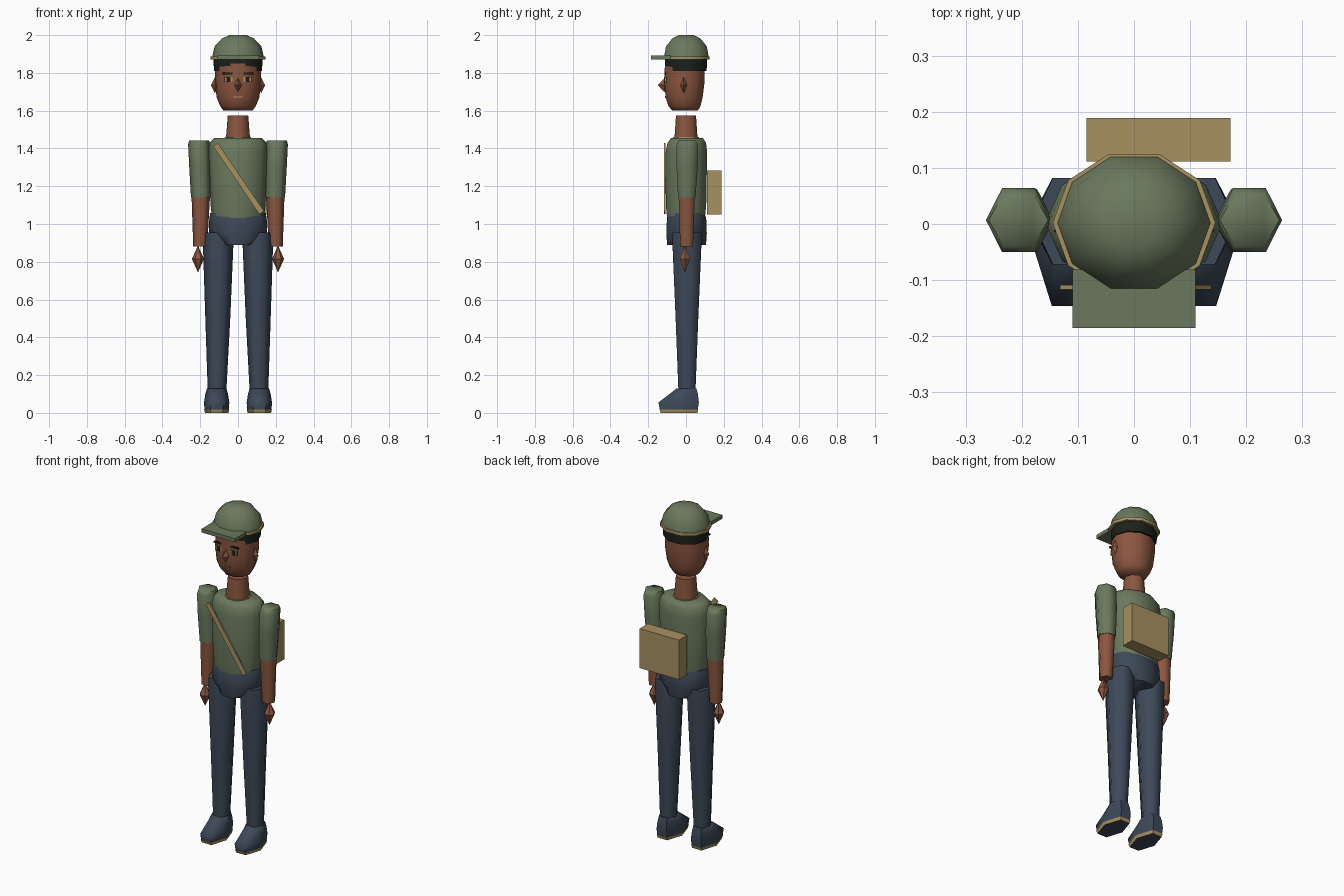
import bpy, bmesh
from math import sin, cos, pi, radians

if "Cube" in bpy.data.objects:
    bpy.data.objects.remove(bpy.data.objects["Cube"])


def material(name, r, g, b):
    m = bpy.data.materials.new(name)
    m.use_nodes = True
    m.diffuse_color = (r, g, b, 1)
    node = m.node_tree.nodes["Principled BSDF"]
    node.inputs["Base Color"].default_value = (r, g, b, 1)
    node.inputs["Roughness"].default_value = 0.8
    return m


green = material("olive green", 0.145, 0.19, 0.11)
tan = material("tan", 0.39, 0.285, 0.12)
skin = material("brown skin", 0.26, 0.093, 0.05)
navy = material("slate navy", 0.047, 0.066, 0.098)
dark = material("near black hair", 0.012, 0.015, 0.011)
lip = material("lip brown", 0.33, 0.15, 0.08)


def finish(name, bm, mats, smooth=0):
    bmesh.ops.recalc_face_normals(bm, faces=bm.faces[:])
    mesh = bpy.data.meshes.new(name)
    bm.to_mesh(mesh)
    bm.free()
    for m in mats:
        mesh.materials.append(m)
    ob = bpy.data.objects.new(name, mesh)
    bpy.context.collection.objects.link(ob)
    if smooth:
        bpy.ops.object.select_all(action="DESELECT")
        ob.select_set(True)
        bpy.context.view_layer.objects.active = ob
        bpy.ops.object.shade_smooth_by_angle(angle=radians(smooth))
    return ob


def loft(name, rings, n, *mats, smooth=65):
    """Stack of n-sided rings: (z, centre x, centre y, half width, half depth)."""
    bm = bmesh.new()
    depth = max(sin(2 * pi * i / n) for i in range(n))
    loops = []
    for z, cx, cy, rx, ry in rings:
        loops.append([bm.verts.new((cx + rx * cos(2 * pi * i / n),
                                    cy + ry * sin(2 * pi * i / n) / depth, z))
                      for i in range(n)])
    for a, b in zip(loops, loops[1:]):
        for i in range(n):
            j = (i + 1) % n
            bm.faces.new((a[i], a[j], b[j], b[i]))
    bm.faces.new(loops[0])
    bm.faces.new(loops[-1])
    return finish(name, bm, mats, smooth)


def box(name, centre, size, mat, tilt=0):
    bm = bmesh.new()
    bmesh.ops.create_cube(bm, size=1)
    bmesh.ops.scale(bm, vec=size, verts=bm.verts)
    ob = finish(name, bm, [mat])
    ob.location = centre
    ob.rotation_euler.y = tilt
    return ob


def gem(name, centre, radii, mat, n=4):
    """Double cone with its points up and down."""
    x, y, z = centre
    rx, ry, rz = radii
    tip = 0.02
    return loft(name, [(z - rz, x, y, rx * tip, ry * tip), (z, x, y, rx, ry),
                       (z + rz, x, y, rx * tip, ry * tip)], n, mat, smooth=20)


# Trunk
loft("shirt", [(1.03, 0, 0, .138, .1), (1.1, 0, 0, .145, .107), (1.38, 0, .002, .158, .11),
               (1.43, 0, .004, .152, .102), (1.455, 0, .005, .125, .084)], 10, green)
loft("hips", [(.89, 0, .003, .1, .103), (.95, 0, .003, .155, .107),
              (1.03, 0, .003, .152, .104), (1.058, 0, .003, .147, .094)], 10, navy)
loft("collar", [(1.45, 0, 0, .07, .068), (1.46, 0, 0, .07, .068)], 10, tan)
loft("neck", [(1.44, 0, 0, .065, .062), (1.575, 0, 0, .054, .053)], 10, skin)

# Head and face
loft("head", [(1.6, 0, -.005, .077, .068), (1.625, 0, -.008, .095, .085),
              (1.67, 0, -.01, .113, .098), (1.75, 0, -.008, .122, .106),
              (1.85, 0, -.007, .12, .105)], 10, skin)
gem("nose", (0, -.115, 1.735), (.02, .034, .036), skin)
box("mouth", (0, -.107, 1.672), (.05, .01, .009), lip)

# Hair band, with the forehead left bare in the middle of the front
hair = loft("hair", [(1.81, 0, 0, .126, .109), (1.845, 0, 0, .129, .111),
                     (1.88, 0, 0, .129, .111)], 10, dark, skin)
for f in hair.data.polygons:
    if f.normal.y < -.97 and f.center.z < 1.845:
        f.material_index = 1

# Cap
loft("cap_crown", [(1.88, 0, .002, .138, .119), (1.94, 0, .002, .124, .108),
                   (1.982, 0, .002, .085, .075), (2.0, 0, .002, .045, .04)], 10, green)
loft("cap_band", [(1.87, 0, .002, .145, .123), (1.888, 0, .002, .145, .123)], 10, tan)
box("cap_visor", (0, -.133, 1.882), (.22, .104, .022), green)

# Satchel and strap
box("satchel", (.0435, .15, 1.167), (.257, .078, .235), tan)
box("strap", (.003, -.113, 1.24), (.03, .008, .435), tan, tilt=-.597)

for side, s in (("left", 1), ("right", -1)):
    # Face details
    box(side + "_eye", (s * .05, -.109, 1.765), (.042, .01, .028), tan)
    box(side + "_pupil", (s * .05, -.114, 1.765), (.02, .006, .028), dark)
    box(side + "_eyebrow", (s * .055, -.11, 1.797), (.052, .009, .009), dark)
    gem(side + "_ear", (s * .122, -.012, 1.735), (.022, .018, .042), skin)

    # Arm
    x = s * .206
    loft(side + "_sleeve", [(1.14, s * .196, .004, .053, .046), (1.3, s * .201, .006, .057, .056),
                            (1.42, x, .007, .058, .057), (1.442, x, .007, .053, .046)], 6, green)
    loft(side + "_forearm", [(.88, s * .2, .003, .037, .034),
                             (1.15, s * .197, .004, .049, .043)], 6, skin)
    gem(side + "_hand", (s * .212, -.006, .815), (.032, .027, .07), skin, n=6)

    # Leg
    loft(side + "_leg", [(.11, s * .111, .005, .049, .045), (.5, s * .107, .005, .066, .06),
                         (.9, s * .105, .005, .081, .077),
                         (.955, s * .108, .005, .073, .077)], 6, navy)

    # Shoe and sole
    x = s * .113
    loft(side + "_shoe", [(.016, x, -.038, .064, .1), (.055, x, -.039, .067, .107),
                          (.1, x, -.012, .06, .075), (.128, x, .002, .052, .054)], 6, navy)
    sole = loft(side + "_sole", [(0, x, -.037, .062, .097), (.019, x, -.038, .067, .103)],
                6, tan, navy)
    for f in sole.data.polygons:
        if f.normal.z < -.9:
            f.material_index = 1
